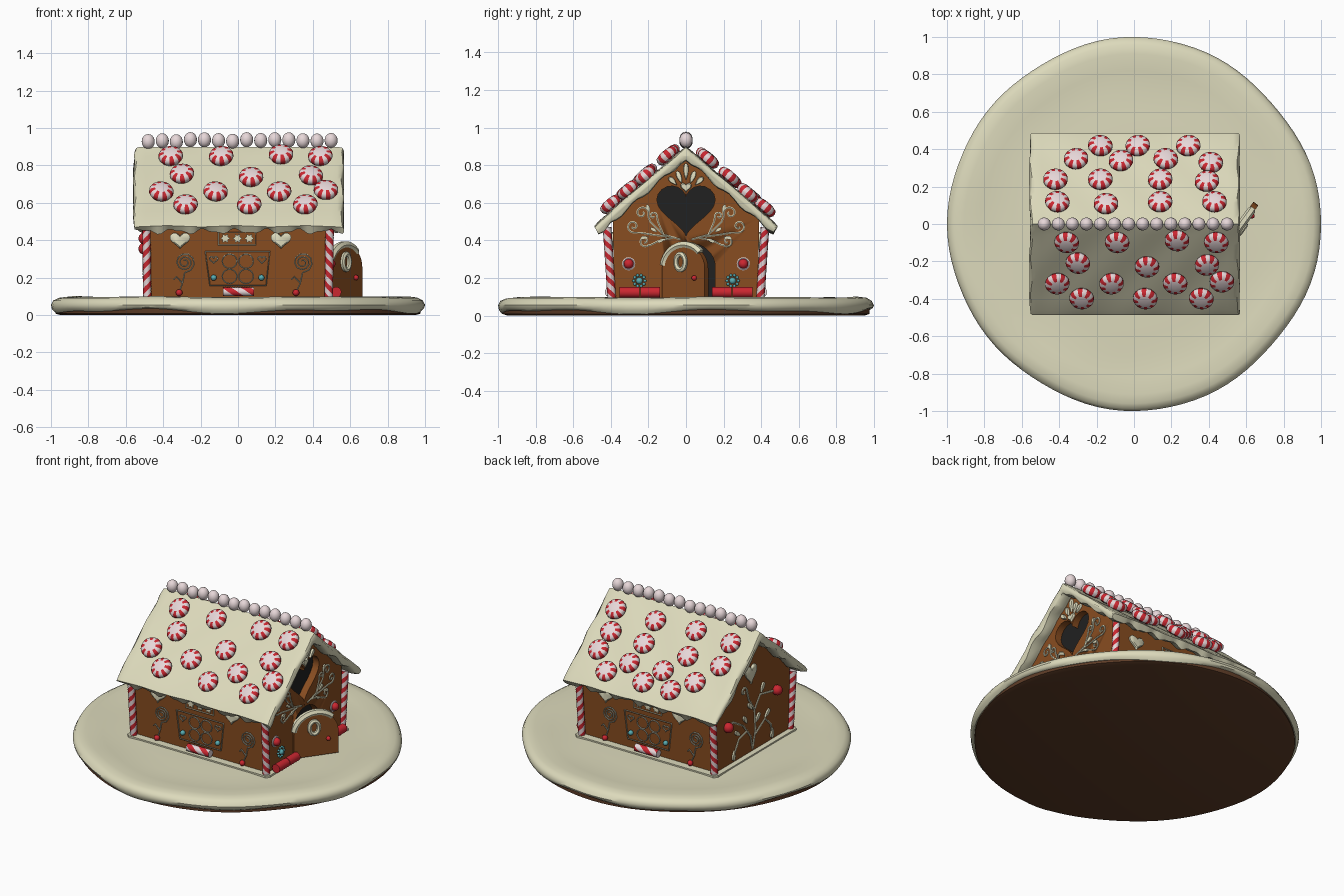
import bpy, bmesh, random
from math import sin, cos, pi, radians, atan2, sqrt
from mathutils import Vector

if "Cube" in bpy.data.objects:
    bpy.data.objects.remove(bpy.data.objects["Cube"])
random.seed(4)

def mat(name, *c):
    m = bpy.data.materials.new(name)
    m.diffuse_color = (*c, 1)
    m.use_nodes = True
    m.node_tree.nodes["Principled BSDF"].inputs["Base Color"].default_value = m.diffuse_color
    return m
ICING, BROWN = mat("icing", .72, .70, .50), mat("gingerbread", .25, .075, .015)
CRUST, RED = mat("crust", .11, .045, .02), mat("red_candy", .6, .02, .03)
WHITE, DARK = mat("white_candy", .8, .68, .69), mat("dark", .015, .015, .015)
TEAL, LINE = mat("teal_candy", .10, .42, .45), mat("piping", .45, .44, .34)

def finish(name, bm, mats):
    bmesh.ops.recalc_face_normals(bm, faces=bm.faces)
    me = bpy.data.meshes.new(name)
    bm.to_mesh(me)
    bm.free()
    for m in mats:
        me.materials.append(m)
    o = bpy.data.objects.new(name, me)
    bpy.context.collection.objects.link(o)
    return o

def rings(name, loops, mats, pick=lambda i, j: 0):
    """Skin a stack of closed loops and cap both ends."""
    bm = bmesh.new()
    vs = [[bm.verts.new(p) for p in l] for l in loops]
    n = len(vs[0])
    for i in range(len(vs) - 1):
        for j in range(n):
            k = (j + 1) % n
            bm.faces.new((vs[i][j], vs[i][k], vs[i+1][k], vs[i+1][j])).material_index = pick(i, j)
    bm.faces.new(vs[0])
    bm.faces.new(vs[-1])
    return finish(name, bm, mats)

def slab(name, pts, face, d0, d1, m, inset=0.0):
    """Flat outline extruded away from a wall; face maps (u, v, depth) to space."""
    cu, cv = (sum(p[i] for p in pts) / len(pts) for i in (0, 1))
    lay = [(d0, 1), (d1 - inset, 1)] + ([(d1, .82)] if inset else [])
    return rings(name, [[face(cu + (u-cu)*s, cv + (v-cv)*s, d) for u, v in pts] for d, s in lay], [m])

def tubes(name, lines, face, r, m, d=.002, cyclic=False):
    cu = bpy.data.curves.new(name, 'CURVE')
    cu.dimensions, cu.bevel_depth, cu.bevel_resolution, cu.use_fill_caps = '3D', r, 1, True
    for l in lines:
        s = cu.splines.new('POLY')
        s.points.add(len(l) - 1)
        s.use_cyclic_u = cyclic
        for q, (u, v) in zip(s.points, l):
            q.co = (*face(u, v, d), 1)
    cu.materials.append(m)
    o = bpy.data.objects.new(name, cu)
    bpy.context.collection.objects.link(o)
    bpy.ops.object.select_all(action='DESELECT')
    o.select_set(True)
    bpy.context.view_layer.objects.active = o
    bpy.ops.object.convert(target='MESH')

def ball(name, p, r, m, sz=1):
    bm = bmesh.new()
    bmesh.ops.create_uvsphere(bm, u_segments=16, v_segments=10, radius=r)
    o = finish(name, bm, [m])
    o.location, o.scale = p, (1, 1, sz)
    return o

def ell(cx, cy, rx, ry, n=20, a0=0, a1=2*pi):
    return [(cx + rx*cos(a0 + (a1-a0)*i/n), cy + ry*sin(a0 + (a1-a0)*i/n)) for i in range(n)]
def heart(cx, cy, w, h):
    return [(cx + w/2*sin(t)**3, cy + h/28*(13*cos(t) - 5*cos(2*t) - 2*cos(3*t) - cos(4*t) + 2))
            for t in (2*pi*i/36 for i in range(36))]
def curl(cx, cy, r, a0, turns):
    return [(cx + r*(1-.8*k/24)*cos(a0 + 2*pi*turns*k/24), cy + r*(1-.8*k/24)*sin(a0 + 2*pi*turns*k/24)) for k in range(25)]
def petal(cx, cy, l, w, ang):
    c, s = cos(ang), sin(ang)
    raw = [(w*sin(t)*sin(t/2), -l*cos(t)) for t in (2*pi*i/14 for i in range(14))]
    return [(cx + x*c - y*s, cy + x*s + y*c) for x, y in raw]
def arch(u0, u1, z0, zs, zt):
    return [(u0, z0), (u1, z0)] + ell((u0+u1)/2, zs, (u1-u0)/2, zt-zs, 16, 0, pi) + [(u0, zs)]

WX, WY = .485, .39
front = lambda u, v, d: (u, -WY - d, v)
back = lambda u, v, d: (-u, WY + d, v)
right = lambda u, v, d: (WX + d, u, v)
left = lambda u, v, d: (-WX - d, -u, v)
door = lambda s, z, d: (.49 + .59*s + .81*d, -.12 + .81*s - .59*d, z)

# round board: gingerbread disc with poured icing
def rim(a):
    return 1 - .008*(1 - cos(4*a)) + .005*sin(7*a)*sin(2*a)
A = [2*pi*i/96 for i in range(96)]
def plate_ring(r, z, wave=0):
    return [(r*rim(a)*cos(a), r*rim(a)*sin(a), z + wave*(sin(5*a) + .7*sin(9*a+1))) for a in A]
rings("board", [plate_ring(r, z) for r, z in ((.95, 0), (.975, .008), (.975, .04), (.9, .06))], [CRUST])
rings("board_icing", [plate_ring(*p) for p in ((.90, .045), (.95, .025, .006), (.98, .022, .009), (.995, .035, .005),
      (1, .055), (.988, .078), (.96, .092, .002), (.91, .098, .002), (.82, .09, .002), (.7, .083), (.6, .088), (.3, .088))], [ICING])
slab("snow_skirt", [(x*(.52 - a*.02), y*(.43 - b*.02)) for x, y, a, b in ((-1, -1, 1, 0), (1, -1, 1, 0), (1, -1, 0, 1),
     (1, 1, 0, 1), (1, 1, 1, 0), (-1, 1, 1, 0), (-1, 1, 0, 1), (-1, -1, 0, 1))], lambda u, v, d: (u, v, d), .07, .097, ICING)

# house walls with recessed heart window and doorway
walls = slab("walls", [(-.38, .08), (.38, .08), (WY, .52), (0, .86), (-WY, .52)], right, -2*WX, 0, BROWN)
for nm, shape in (("heart_window", heart(0, .56, .31, .26)), ("doorway", arch(-.12, .155, .098, .26, .385))):
    cut = slab(nm + "_cutter", shape, right, -.06, .05, BROWN)
    cut.hide_render, cut.display_type = True, 'WIRE'
    b = walls.modifiers.new(nm, 'BOOLEAN')
    b.object, b.solver = cut, 'EXACT'
    slab(nm + "_dark", shape, right, -.07, -.045, DARK)

# icing roof: chevron section, wavy eaves and gable drips
outer = [(.4*k/14, .90 - .862*.4*k/14) for k in range(15)] + [(.462, .502), (.487, .475)]
inner = [(.4*k/14, .842 - .862*.4*k/14) for k in range(15)] + [(.43, .462), (.465, .447)]
xs = [-.556, -.548, -.525, -.495] + [-.47 + .94*i/48 for i in range(49)] + [.5, .53, .555, .563]
loops = []
for i, x in enumerate(xs):
    e = min(i, len(xs) - 1 - i)
    t = .3 if e == 0 else .08 if e == 1 else 0
    halves = []
    for s in (1, -1):
        O, I = [], []
        for k, (o, n) in enumerate(zip(outer, inner)):
            dip = (.011 + .011*sin(k*1.25 + s)) if e < 4 else 0
            if k > 14:
                dip = .011*sin(x*38 + s) + .006*sin(x*71)
            bump = .003*sin(x*17 + k*.5)*(k > 0)
            p, q = Vector((o[0], o[1] + bump)), Vector((n[0], n[1] - dip))
            p, q = p.lerp(q, t), q.lerp(p, t)
            w = .005*sin(k*.9 + s) if e < 2 else 0
            O.append((x + w, s*p.x, p.y))
            I.append((x + w, s*q.x, q.y))
        halves.append((O, I))
    (O1, I1), (O2, I2) = halves
    loops.append(O1 + I1[::-1] + I2[1:] + O2[:0:-1])
rings("roof_icing", loops, [ICING])

# peppermint sweets on the roof
prof = [(.03, -.03), (.055, -.024), (.065, -.008), (.065, .006), (.057, .02), (.036, .027), (.01, .029)]
mint = rings("peppermint", [[(r*cos(2*pi*j/32), r*sin(2*pi*j/32), z) for j in range(32)] for r, z in prof],
             [WHITE, RED], lambda i, j: int(i < 5 and j % 4 < 2))
spots = [(-.36, -.1), (-.09, -.1), (.23, -.09), (.44, -.1), (-.3, -.21), (.07, -.23), (.39, -.22), (-.41, -.32),
         (-.12, -.32), (.22, -.32), (.47, -.31), (-.28, -.4), (.06, -.4), (.36, -.4),
         (-.18, .42), (.02, .42), (.29, .42), (-.31, .35), (-.07, .34), (.17, .35), (.41, .33), (-.42, .24),
         (-.18, .24), (.14, .24), (.39, .23), (-.41, .12), (-.15, .11), (.14, .12), (.43, .12)]
for i, (x, y) in enumerate(spots):
    o = mint if i == 0 else bpy.data.objects.new("peppermint", mint.data)
    if i:
        bpy.context.collection.objects.link(o)
    o.location = (x, y, .938 - .862*abs(y))
    o.rotation_euler = (radians(-40.8 if y > 0 else 40.8), 0, random.uniform(-.2, .2))
# sugar pearls along the ridge
for i in range(14):
    ball("ridge_pearl", (-.48 + .0752*i, 0, .925 + random.uniform(0, .014)), .035, WHITE, 1.15)

# twisted candy posts at the corners, and the striped window sills
def stick(name, p, q, r, twist):
    p, q = Vector(p), Vector(q)
    ax = (q - p).normalized()
    u = ax.orthogonal().normalized()
    v = ax.cross(u)
    rings(name, [[p.lerp(q, i/28) + r*(u*cos(a) + v*sin(a)) for a in (2*pi*(j/16 + twist*i/28) for j in range(16))]
                 for i in range(29)], [WHITE, RED], lambda i, j: int(j % 8 < 4))
for sx in (1, -1):
    for sy in (1, -1):
        stick("corner_post", (sx*.485, sy*.395, .085), (sx*.49, sy*.42, .47), .023, 3*sx*sy)

# piped decoration on both long walls
for f in (front, back):
    for x in (-.31, .23):
        slab("icing_heart", heart(x, .397, .11, .085), f, -.005, .014, ICING, .006)
    tubes("star_panel", [[(-.105, .375), (.095, .375), (.095, .443), (-.105, .443)]], f, .004, ICING, cyclic=True)
    for x in (-.068, -.003, .06):
        slab("icing_star", [(x + (.027 if k % 2 else .016)*sin(k*pi/6), .41 + (.027 if k % 2 else .016)*cos(k*pi/6))
             for k in range(12)], f, -.005, .01, ICING)
    tubes("window_frame", [[(-.15, .157), (.15, .157), (.17, .34), (-.175, .34)]]
          + [ell(x, z, .039, .038) for x in (-.045, .043) for z in (.207, .288)]
          + [heart(x, .295, .045, .035) for x in (-.13, .128)], f, .004, LINE, cyclic=True)
    for x, dx in ((-.285, -.03), (.345, -.035)):
        tubes("piped_lollipop", [curl(x, .282, .055, -pi/2, 2.6), [(x, .227), (x-.012, .17), (x+dx, .122)],
              [(x-.012, .17), (x-.045, .205), (x-.06, .19)]], f, .0045, LINE)
        ball("lollipop_berry", f(x+dx, .12, .008), .018, RED)
    for x in (-.13, .125):
        ball("teal_drop", f(x, .2, .002), .016, TEAL)
    stick("striped_sill", f(-.08, .125, .018), f(.085, .125, .018), .024, .8)

# door gable: scrolls, petals, berries, flowers, red logs
lines = []
for s in (1, -1):
    for stem, c in (([(.03, .405), (.12, .43), (.19, .5)], (.235, .545, .038, 3.6, -1.2)),
                    ([(.1, .42), (.18, .43), (.24, .44)], (.28, .475, .034, -1.6, 1.2)),
                    ([(.06, .415), (.14, .40), (.19, .375)], (.22, .395, .03, -2.4, 1.2)),
                    ([(.12, .43), (.15, .5)], (.175, .53, .022, 3.4, -1))):
        lines.append([(s*u, v) for u, v in stem + curl(*c)])
    for u, v, a in ((.17, .455, -1), (.22, .415, -1.7), (.13, .40, -2), (.2, .57, -.4)):
        slab("scroll_leaf", petal(s*u, v, .022, .012, s*a), right, -.004, .009, ICING)
    for u, v, a, l in ((.035, .735, -.35, .035), (.07, .715, -.8, .03)):
        slab("gable_petal", petal(s*u, v, l, .018, s*a), right, -.005, .014, ICING, .005)
    ball("gable_berry", right(s*.305, .275, .01), .026, RED)
    tubes("berry_ring", [ell(s*.305, .275, .03, .03)], right, .006, WHITE, cyclic=True)
    ball("flower_centre", right(s*.248, .185, .004), .018, TEAL)
    for k in range(10):
        ball("flower_bead", right(s*.248 + .03*cos(k*pi/5), .185 + .03*sin(k*pi/5), .004), .008, TEAL)
    for c in (.19, .30):
        slab("red_log", ell(.525, .123, .028, .028, 18), lambda u, v, d, c=c, s=s: (u, s*c + d, v), -.053, .053, RED)
slab("gable_petal", petal(0, .765, .045, .018, 0), right, -.005, .014, ICING, .005)
slab("gable_small_heart", heart(0, .68, .06, .05), right, -.005, .014, ICING, .005)
tubes("gable_scrolls", lines, right, .0055, ICING)

# open door with iced arch, wreath and knob
slab("door", arch(0, .28, .095, .25, .375), door, -.02, .012, BROWN)
tubes("door_icing", [ell(.14, .25, .138, .125, 18, .75, pi)], door, .022, ICING, -.002)
tubes("door_wreath", [ell(.125, .285, .03, .042)], door, .014, ICING, .018, True)
ball("door_knob", door(.215, .2, .018), .014, RED)

# plain gable: heart, vines and berries
slab("icing_heart", heart(-.02, .61, .12, .12), left, -.005, .014, ICING, .006)
tubes("vines", [[(0, .11), (-.02, .2), (-.1, .3), (-.2, .36), (-.26, .36)], [(0, .11), (.03, .22), (.02, .36), (.08, .44), (.22, .41)],
      [(.03, .2), (.13, .26), (.19, .2), (.2, .15)], [(-.06, .25), (-.14, .23), (-.19, .15)],
      [(.02, .36), (-.04, .45), (-.06, .52)] + curl(-.09, .52, .03, 0, 1)], left, .007, ICING)
for u, v, a in ((-.08, .33, .5), (.1, .48, -.5), (.15, .29, -.9), (-.16, .27, .9), (.05, .3, -.7), (-.03, .4, .6), (.2, .14, 3), (-.2, .14, 3)):
    slab("vine_leaf", petal(u, v, .032, .017, a), left, -.004, .011, ICING)
for u, v in ((-.27, .355), (.24, .41)):
    ball("vine_berry", left(u, v, .015), .032, RED)

bpy.ops.object.select_all(action='SELECT')
bpy.context.view_layer.objects.active = walls
bpy.ops.object.shade_smooth_by_angle(angle=radians(42))
